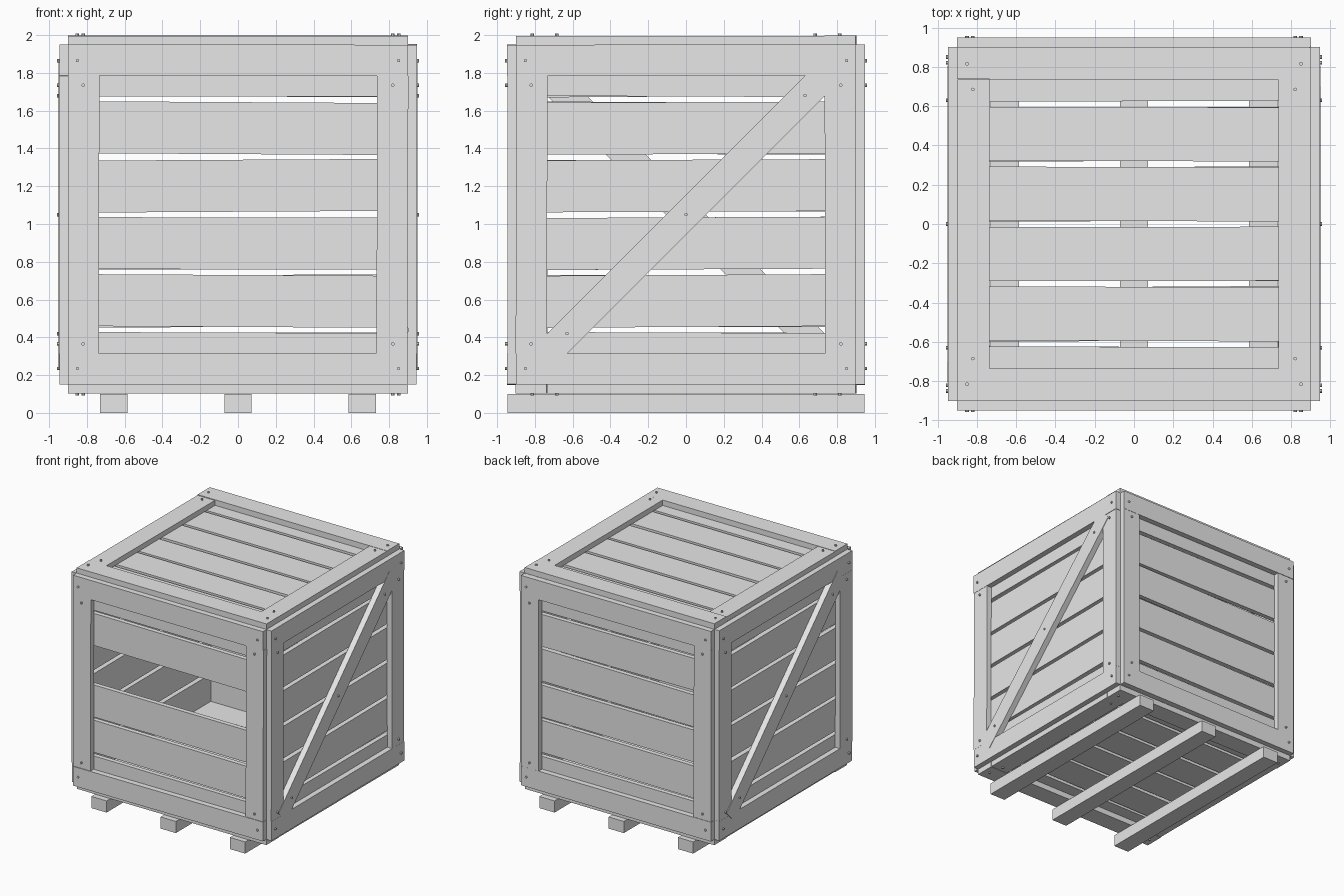
import bpy, bmesh, math, random
from mathutils import Matrix, Vector

random.seed(4)
if "Cube" in bpy.data.objects:
    bpy.data.objects.remove(bpy.data.objects["Cube"], do_unlink=True)

wood = bpy.data.materials.new("plain_grey")
wood.use_nodes = True
grey = (0.8, 0.8, 0.8, 1)
wood.diffuse_color = grey
wood.node_tree.nodes["Principled BSDF"].inputs["Base Color"].default_value = grey

MID = 1.05       # height of the crate's centre
HALF = 0.9       # half the width of a panel
RAIL = 0.165     # width of frame boards
PLANKS = 6
GAP = 0.03


def finish(name, bm, matrix):
    mesh = bpy.data.meshes.new(name)
    bm.to_mesh(mesh)
    bm.free()
    mesh.materials.append(wood)
    obj = bpy.data.objects.new(name, mesh)
    obj.matrix_world = matrix
    bpy.context.collection.objects.link(obj)
    return obj


def board(name, matrix, centre, size, turn=0.0):
    """A flat board, turned in the plane of its panel."""
    bm = bmesh.new()
    bmesh.ops.create_cube(bm, size=1)
    bmesh.ops.scale(bm, vec=Vector(size), verts=bm.verts)
    place = Matrix.Translation(centre) @ Matrix.Rotation(turn, 4, 'Z')
    return finish(name, bm, matrix @ place)


def nails(name, matrix, spots, height):
    bm = bmesh.new()
    for u, v in spots:
        bmesh.ops.create_cone(bm, cap_ends=True, segments=8, radius1=0.009,
                              radius2=0.009, depth=0.03,
                              matrix=Matrix.Translation((u, v, height - 0.007)))
    return finish(name, bm, matrix)


def wobble(amount):
    return random.uniform(-amount, amount)


def panel(side, matrix, brace=False, missing=None):
    """Planks behind a nailed frame; local z points out of the crate."""
    width = (2 * HALF - GAP * (PLANKS - 1)) / PLANKS
    for i in range(PLANKS):
        turn = wobble(0.007)
        if i != missing:
            v = -HALF + width / 2 + i * (width + GAP)
            board(f"{side}_plank_{i + 1}", matrix, (0, v, 0.88),
                  (2 * HALF - 0.01, width, 0.04), turn)

    # Frame: full-length rails with stiles between them
    edge = HALF - RAIL / 2
    for end, sign in (("lower", -1), ("upper", 1)):
        board(f"{side}_{end}_rail", matrix, (0, sign * edge, 0.923 + wobble(0.002)),
              (2 * HALF, RAIL, 0.048), wobble(0.003))
    for end, sign in (("first", -1), ("second", 1)):
        board(f"{side}_{end}_stile", matrix, (sign * edge, 0, 0.922 + wobble(0.002)),
              (RAIL, 2 * (HALF - RAIL), 0.046), wobble(0.003))

    spots = [(sx * u, sy * v) for u, v in ((0.85, 0.815), (0.82, 0.685))
             for sx in (-1, 1) for sy in (-1, 1)]
    if brace:
        board(f"{side}_brace", matrix, (0, 0, 0.925), (2.13, 0.15, 0.049),
              math.radians(45))
        spots += [(d, d) for d in (-0.63, 0, 0.63)]
    nails(f"{side}_nails", matrix, spots, 0.95)


# Six panels around the centre
centre = Matrix.Translation((0, 0, MID))
upright = Matrix.Rotation(math.radians(90), 4, 'X')
for k, side in enumerate(("front", "left", "back", "right")):
    spin = Matrix.Rotation(math.radians(90 * k), 4, 'Z')
    panel(side, centre @ spin @ upright, brace=side in ("left", "right"),
          missing=3 if side == "front" else None)
panel("top", centre)
panel("bottom", centre @ Matrix.Rotation(math.pi, 4, 'X'))

# Skids underneath
for name, x in (("right", -0.657), ("middle", 0), ("left", 0.657)):
    board(f"{name}_skid", Matrix(), (x, 0, 0.05), (0.145, 1.89, 0.1))
